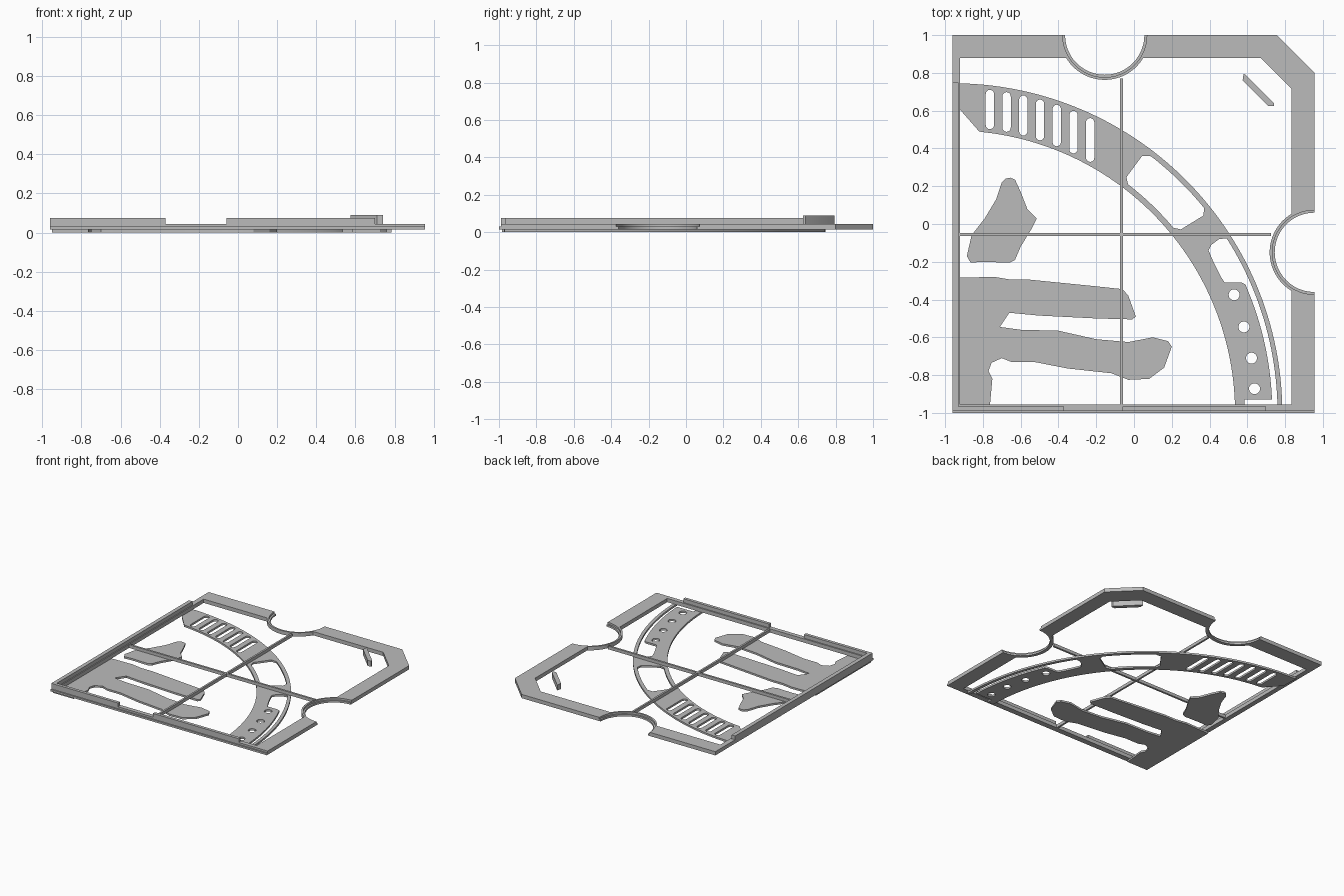
import bpy
from math import cos, sin, radians, sqrt, pi

cube = bpy.data.objects.get("Cube")
if cube:
    bpy.data.objects.remove(cube, do_unlink=True)

# One plain grey for the whole model
grey = bpy.data.materials.new("plain_grey")
grey.use_nodes = True
colour = (0.5, 0.5, 0.5, 1)
grey.diffuse_color = colour
grey.node_tree.nodes["Principled BSDF"].inputs["Base Color"].default_value = colour

LAYER = 0.015            # thickness of one flat layer
RAIL_TOP = 3 * LAYER     # top of the frame
WALL_TOP = 5 * LAYER     # top of the raised walls
PIVOT = (-0.96, -1.0)    # centre of the big curved band


def plate(name, outlines, bottom, top):
    """Flat plate from an outer outline followed by hole outlines."""
    curve = bpy.data.curves.new(name, "CURVE")
    curve.dimensions = "2D"
    curve.fill_mode = "BOTH"
    curve.extrude = (top - bottom) / 2
    for outline in outlines:
        spline = curve.splines.new("POLY")
        spline.points.add(len(outline) - 1)
        for point, (x, y) in zip(spline.points, outline):
            point.co = (x, y, 0, 1)
        spline.use_cyclic_u = True
    obj = bpy.data.objects.new(name, curve)
    bpy.context.collection.objects.link(obj)
    obj.location.z = (top + bottom) / 2
    bpy.ops.object.select_all(action="DESELECT")
    obj.select_set(True)
    bpy.context.view_layer.objects.active = obj
    bpy.ops.object.convert(target="MESH")
    obj = bpy.context.object
    obj.data.materials.clear()
    obj.data.materials.append(grey)
    bpy.ops.object.shade_smooth_by_angle(angle=0.5)
    return obj


def arc(centre, radius, start, end, steps=24):
    """Points along an arc, angles in degrees."""
    angles = [radians(start + (end - start) * i / steps) for i in range(steps + 1)]
    return [(centre[0] + radius * cos(a), centre[1] + radius * sin(a)) for a in angles]


def rect(left, right, front, back):
    return [(left, front), (right, front), (right, back), (left, back)]


def hundredths(points):
    return [(x / 100, y / 100) for x, y in points]


# Frame: chamfered corner and a half-round bite in the back and right edges
BACK_BITE, RIGHT_BITE = (-0.155, 1.0), (0.955, -0.15)


def frame_outer(bite, front):
    return ([(-0.96, front), (-0.96, 1)]
            + arc(BACK_BITE, bite, 180, 360)
            + [(0.755, 1), (0.955, 0.8)]
            + arc(RIGHT_BITE, bite, 90, 270)
            + [(0.955, front)])


def frame_inner(rim):
    # The rim follows each bite where it reaches past the straight border
    back = 0.88 - BACK_BITE[1]
    side = 0.835 - RIGHT_BITE[0]
    back_half = sqrt(rim * rim - back * back)
    # Angles at which the rim meets the borders
    from math import atan2, degrees
    tilt = degrees(atan2(-back, back_half))
    return ([(-0.92, -0.955), (-0.92, 0.88)]
            + arc(BACK_BITE, rim, 180 + tilt, 360 - tilt)
            + [(0.67, 0.88), (0.835, 0.715)]
            + arc(RIGHT_BITE, rim, 90 + tilt, 270 - tilt)
            + [(0.835, -0.955)])


RIM = 0.237
plate("frame_lower", [frame_outer(0.21, -1.0), frame_inner(RIM)], LAYER, 2 * LAYER)
plate("frame_upper", [frame_outer(0.223, -0.99), frame_inner(RIM)], 2 * LAYER, RAIL_TOP)

# Raised walls on the left and front edges
plate("left_wall", [rect(-0.96, -0.928, -0.99, 0.75)], RAIL_TOP, WALL_TOP)
for side, left, right in (("left", -0.928, -0.37), ("right", -0.06, 0.7)):
    plate("front_wall_" + side, [rect(left, right, -0.99, -0.965)], RAIL_TOP, WALL_TOP)

# Crossing bars that brace the frame
plate("long_bar", [rect(-0.073, -0.058, -0.96, 0.77)], LAYER, 0.04)
plate("cross_bar", [rect(-0.93, 0.725, -0.063, -0.047)], LAYER, 0.04)

# Diagonal fin in the chamfered corner
fin = hundredths([(58, 79.5), (57.5, 76), (71, 62.5), (74, 62.5), (74, 64), (59, 79)])
plate("corner_fin", [fin], RAIL_TOP, 0.09)

# Curved band: outer strip, slotted upper end and perforated lower end
OUTER, INNER = 1.745, 1.495
band = (arc(PIVOT, OUTER, 1, 89, 60)
        + hundredths([(-92.5, 61), (-82, 49)])
        + arc(PIVOT, INNER, 84, 1, 60)
        + hundredths([(58.5, -97), (58.5, -93), (73, -93)])
        + arc(PIVOT, 1.692, 3, 22)
        + hundredths([(59, -32), (57, -31), (48, -31), (46, -28), (42, -20),
                      (39.5, -14), (41, -11), (45, -8)])
        + arc(PIVOT, 1.72, 32.5, 1))

# Window with clipped corners in the middle of the band
window = (arc(PIVOT, 1.525, 40, 52.5, 12) + arc(PIVOT, 1.55, 53.6, 53.6, 1)
          + arc(PIVOT, 1.69, 53.6, 53.6, 1) + arc(PIVOT, 1.717, 52.3, 39.2, 12)
          + arc(PIVOT, 1.69, 38.2, 38.2, 1) + arc(PIVOT, 1.55, 38.8, 38.8, 1))

# Row of round-ended slots that follow the curve
holes = [window]
HALF = 0.022
for i in range(7):
    x = -0.763 + 0.0885 * i
    reach = x - PIVOT[0]
    top = sqrt(1.722 ** 2 - reach ** 2) + PIVOT[1] - HALF
    low = sqrt(1.515 ** 2 - reach ** 2) + PIVOT[1] + HALF
    holes.append(arc((x, top), HALF, 0, 180, 8) + arc((x, low), HALF, 180, 360, 8))

# Round holes
for centre in hundredths([(53, -37.5), (58.2, -54.5), (62.2, -71), (63.8, -87.2)]):
    holes.append(arc(centre, 0.029, 0, 345, 23))
plate("curved_band", [band] + holes, 0, LAYER)

# Loose island plate
island = hundredths([
    (-65.5, 24.5), (-63, 23.5), (-60, 17), (-56.5, 8), (-51.5, 3), (-54.5, -3),
    (-60, -12), (-63, -19), (-66, -20.5), (-80, -20), (-86.5, -20.5),
    (-88.5, -17), (-86, -6), (-79, 3), (-73, 13), (-70, 22), (-68, 24)])
plate("island_plate", [island], 0, LAYER)

# Corner plate with two long fingers
fingers = hundredths([
    (-95, -28.5), (-74, -28), (-65, -29.5), (-55, -29.5), (-40, -31), (-20, -33),
    (-6, -34.5), (-3, -38), (1, -49), (-1, -50.5), (-20, -50), (-50, -48.5),
    (-66, -47), (-71, -54.5), (-60, -56), (-40, -56.5), (-20, -61), (-3, -62.5),
    (10, -60), (18, -62), (20, -65), (16, -76), (8, -82), (-3, -82.5),
    (-12, -79), (-35, -76.5), (-53, -73), (-65, -73), (-70, -71), (-75.5, -73.5),
    (-77, -78), (-75, -82), (-76.5, -98.5), (-95, -98.5)])
plate("finger_plate", [fingers], 0, LAYER)
